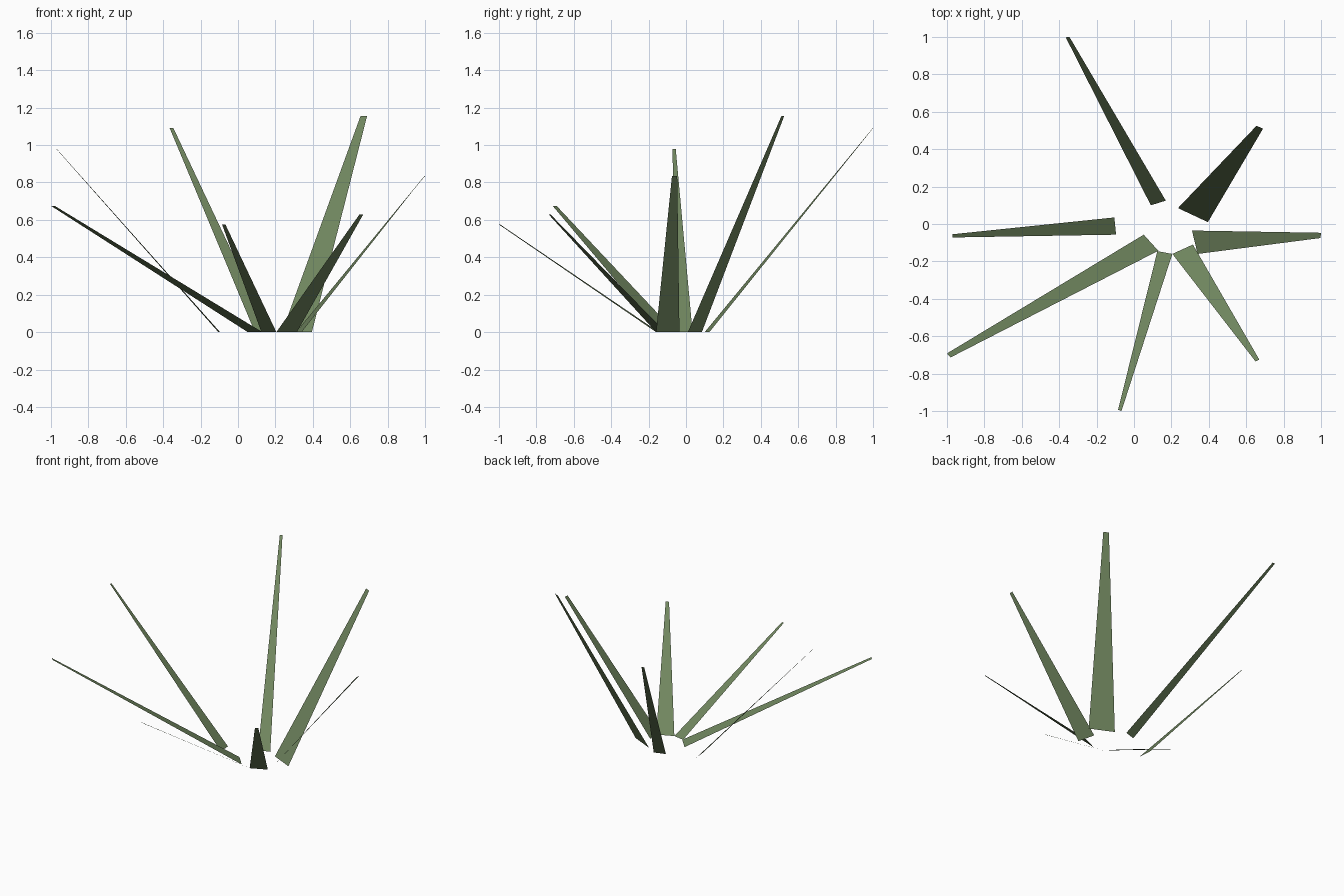
import bpy
import bmesh
from mathutils import Vector

# Remove the default object only
default_cube = bpy.data.objects.get("Cube")
if default_cube:
    bpy.data.objects.remove(default_cube, do_unlink=True)


def make_material(name, colour):
    material = bpy.data.materials.new(name)
    material.use_nodes = True
    material.diffuse_color = colour
    material.node_tree.nodes["Principled BSDF"].inputs["Base Color"].default_value = colour
    return material


def add_blade(name, base, tip, height, material):
    """One flat tapering leaf: a base edge on the ground rising to a level tip edge."""
    bm = bmesh.new()
    corners = [Vector((x, y, 0)) for x, y in base]
    corners += [Vector((x, y, height)) for x, y in reversed(tip)]
    face = bm.faces.new([bm.verts.new(corner) for corner in corners])
    face.normal_update()
    # The upper side of every leaf faces the sky
    if face.normal.z < 0:
        face.normal_flip()
    mesh = bpy.data.meshes.new(name)
    bm.to_mesh(mesh)
    bm.free()
    mesh.materials.append(material)
    blade = bpy.data.objects.new(name, mesh)
    bpy.context.scene.collection.objects.link(blade)
    return blade


grass_green = make_material("grass green", (0.162, 0.238, 0.114, 1))

# Each leaf: base edge, tip edge, tip height
blades = {
    "back_blade": (((0.09, 0.1), (0.17, 0.125)), ((-0.365, 0.998), (-0.345, 1)), 1.09),
    "back_left_blade": (((0.235, 0.085), (0.395, 0.01)), ((0.655, 0.525), (0.69, 0.51)), 1.155),
    "left_blade": (((0.31, -0.035), (0.34, -0.16)), ((1, -0.047), (0.997, -0.075)), 0.835),
    "front_left_blade": (((0.205, -0.16), (0.315, -0.11)), ((0.65, -0.735), (0.67, -0.725)), 0.63),
    "front_blade": (((0.125, -0.145), (0.205, -0.16)), ((-0.085, -0.993), (-0.067, -1)), 0.575),
    "front_right_blade": (((0.052, -0.057), (0.13, -0.143)), ((-1, -0.692), (-0.98, -0.713)), 0.675),
    "right_blade": (((-0.105, 0.035), (-0.096, -0.057)), ((-0.972, -0.055), (-0.97, -0.072)), 0.98),
}

for blade_name, (base_edge, tip_edge, tip_height) in blades.items():
    add_blade(blade_name, base_edge, tip_edge, tip_height, grass_green)
